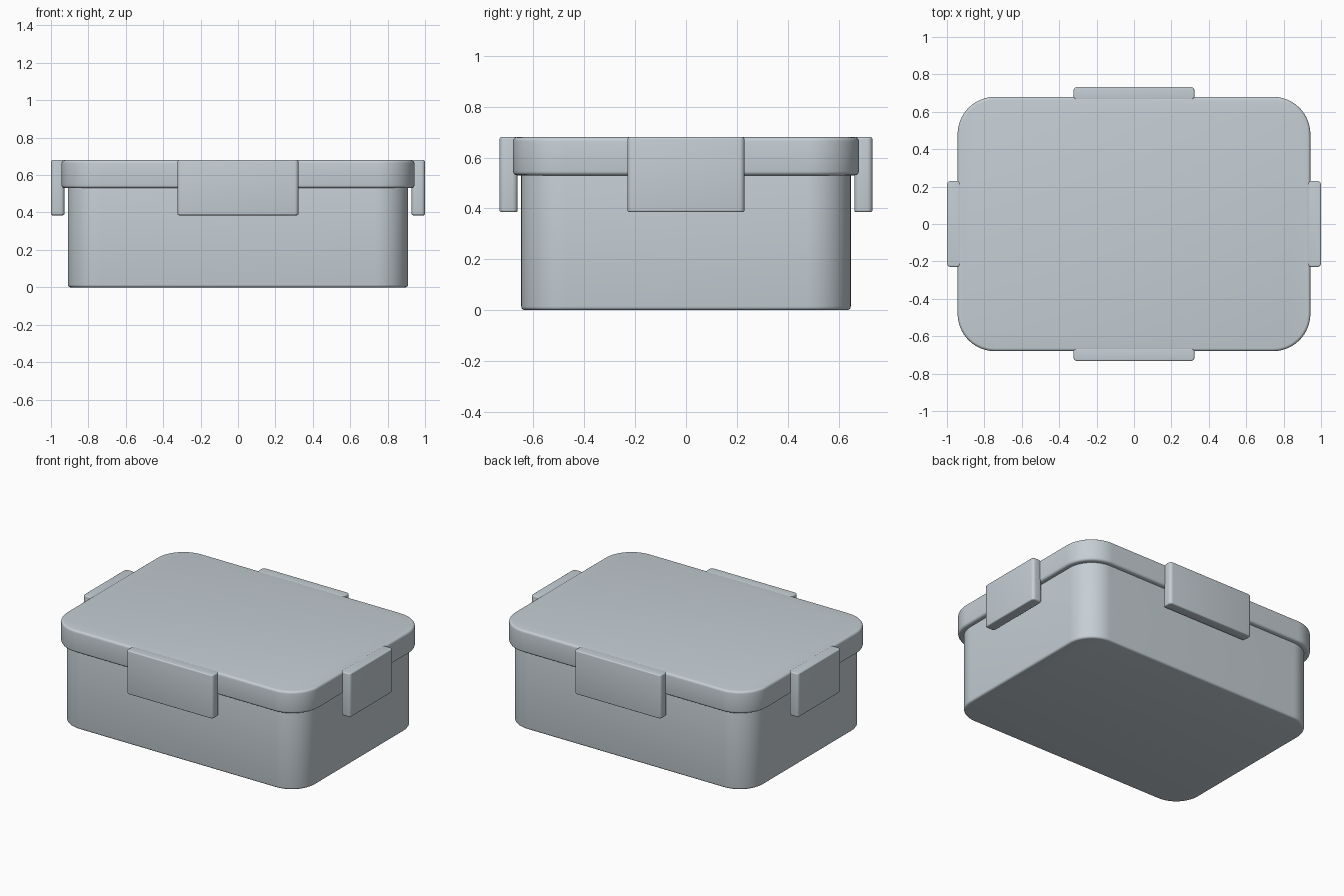
import bpy
import bmesh
from math import cos, sin, pi, radians

cube = bpy.data.objects.get("Cube")
if cube:
    bpy.data.objects.remove(cube, do_unlink=True)

# One pale blue-grey plastic
plastic = bpy.data.materials.new("pale_grey_plastic")
plastic.use_nodes = True
colour = (0.56, 0.62, 0.66, 1)
plastic.diffuse_color = colour
plastic.node_tree.nodes["Principled BSDF"].inputs["Base Color"].default_value = colour


def rounded_box(name, x, y, z, corner, edge, steps):
    """Extrude a rounded rectangle between (min, max) ranges and soften its rims."""
    bm = bmesh.new()
    outline = []
    centres = [(x[1] - corner, y[1] - corner), (x[0] + corner, y[1] - corner),
               (x[0] + corner, y[0] + corner), (x[1] - corner, y[0] + corner)]
    for quarter, (cx, cy) in enumerate(centres):
        for i in range(steps + 1):
            a = (quarter + i / steps) * pi / 2
            outline.append(bm.verts.new((cx + corner * cos(a), cy + corner * sin(a), z[0])))
    base = bm.faces.new(outline)
    top = bmesh.ops.extrude_face_region(bm, geom=[base])["geom"]
    for v in top:
        if isinstance(v, bmesh.types.BMVert):
            v.co.z = z[1]
    bmesh.ops.recalc_face_normals(bm, faces=bm.faces)
    mesh = bpy.data.meshes.new(name)
    bm.to_mesh(mesh)
    bm.free()
    mesh.materials.append(plastic)
    obj = bpy.data.objects.new(name, mesh)
    bpy.context.collection.objects.link(obj)
    bevel = obj.modifiers.new("soft_rims", "BEVEL")
    bevel.width = edge
    bevel.segments = 4
    bevel.limit_method = "ANGLE"
    bevel.angle_limit = radians(60)
    bpy.ops.object.select_all(action="DESELECT")
    obj.select_set(True)
    bpy.context.view_layer.objects.active = obj
    bpy.ops.object.modifier_apply(modifier=bevel.name)
    bpy.ops.object.shade_smooth_by_angle(angle=radians(30))
    return obj


# Container and overhanging lid
rounded_box("container", (-0.91, 0.91), (-0.648, 0.648), (0, 0.6), 0.175, 0.014, 16)
rounded_box("lid", (-0.943, 0.943), (-0.68, 0.68), (0.53, 0.68), 0.2, 0.016, 16)

# Four locking clips, one on each side, hanging clear of the container
for side, s in (("front", -1), ("back", 1)):
    span = sorted((s * 0.662, s * 0.733))
    rounded_box(side + "_clip", (-0.323, 0.323), span, (0.385, 0.68), 0.02, 0.008, 5)
for side, s in (("right", -1), ("left", 1)):
    span = sorted((s * 0.928, s * 1.0))
    rounded_box(side + "_clip", span, (-0.23, 0.23), (0.385, 0.68), 0.02, 0.008, 5)
